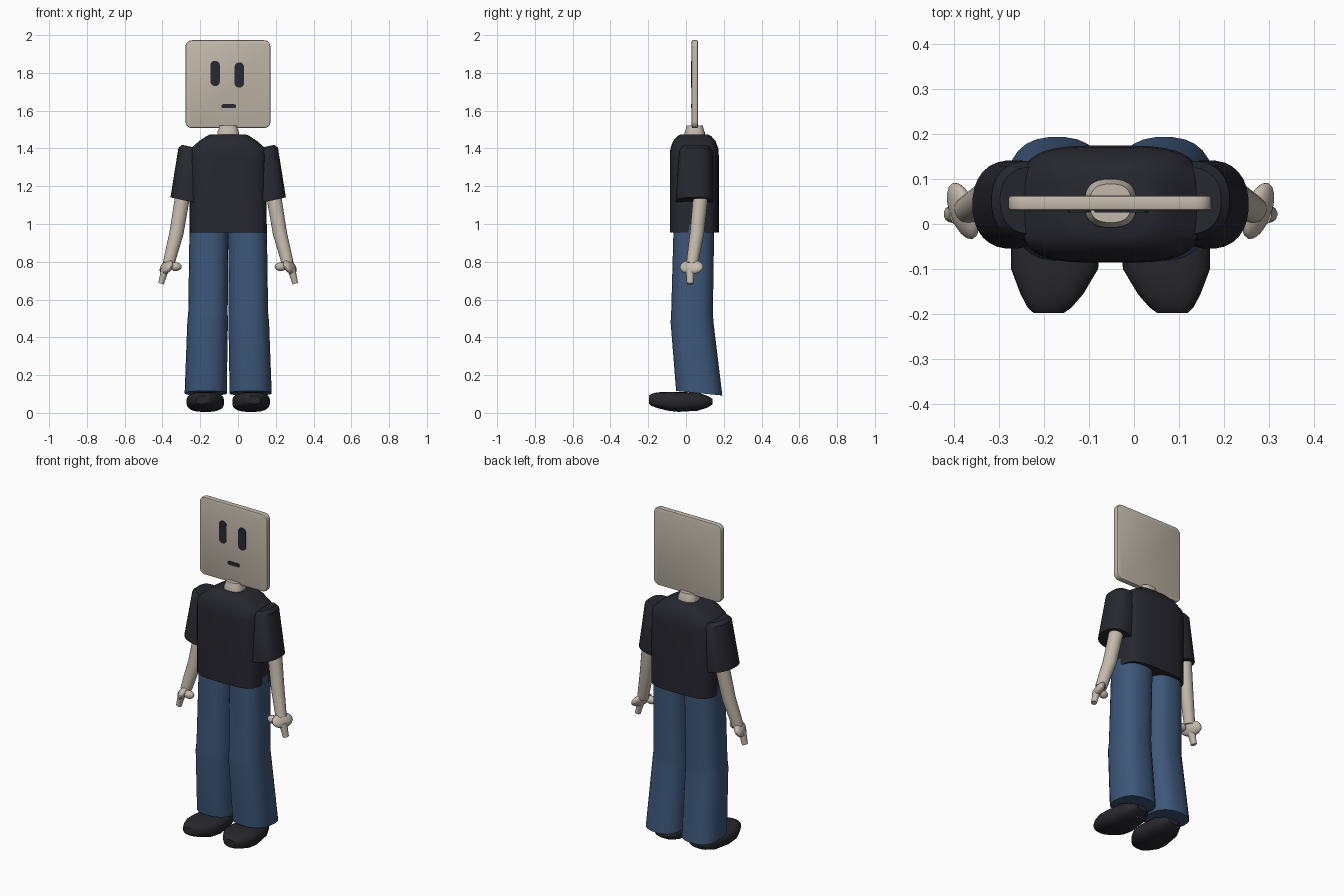
import bpy, bmesh, math
from mathutils import Vector, Matrix

if "Cube" in bpy.data.objects:
    bpy.data.objects.remove(bpy.data.objects["Cube"], do_unlink=True)

MID = -0.052  # the figure's own centre line


def material(name, rgb):
    m = bpy.data.materials.new(name)
    m.use_nodes = True
    m.diffuse_color = (*rgb, 1)
    m.node_tree.nodes["Principled BSDF"].inputs["Base Color"].default_value = (*rgb, 1)
    return m


SKIN = material("warm_beige", (0.55, 0.49, 0.41))
SHIRT = material("charcoal_cloth", (0.020, 0.020, 0.029))
DENIM = material("denim_blue", (0.046, 0.094, 0.190))
LEATHER = material("black_leather", (0.021, 0.020, 0.025))
INK = material("face_ink", (0.022, 0.022, 0.034))


def finish(name, bm, mat, angle=38):
    bmesh.ops.recalc_face_normals(bm, faces=bm.faces)
    mesh = bpy.data.meshes.new(name)
    bm.to_mesh(mesh)
    bm.free()
    ob = bpy.data.objects.new(name, mesh)
    bpy.context.collection.objects.link(ob)
    mesh.materials.append(mat)
    bpy.ops.object.select_all(action="DESELECT")
    ob.select_set(True)
    bpy.context.view_layer.objects.active = ob
    bpy.ops.object.shade_smooth_by_angle(angle=math.radians(angle))
    return ob


def loft(name, rings, mat, power=2.0, n=24):
    """Skin superellipse rings, each given as centre, half axis u, half axis v."""
    bm = bmesh.new()
    loops = []
    for c, u, v in rings:
        loop = []
        for i in range(n):
            a = math.tau * (i + 0.5) / n
            p, q = math.cos(a), math.sin(a)
            p = math.copysign(abs(p) ** (2 / power), p)
            q = math.copysign(abs(q) ** (2 / power), q)
            loop.append(bm.verts.new(Vector(c) + Vector(u) * p + Vector(v) * q))
        loops.append(loop)
    for a, b in zip(loops, loops[1:]):
        for i in range(n):
            j = (i + 1) % n
            bm.faces.new((a[i], a[j], b[j], b[i]))
    bm.faces.new(loops[0])
    bm.faces.new(loops[-1])
    return finish(name, bm, mat)


def plate(name, x, z, y, radius, mat, edge=0.0):
    """Upright rounded rectangle."""
    bm = bmesh.new()
    size = Matrix.Diagonal((x[1] - x[0], y[1] - y[0], z[1] - z[0], 1))
    mid = Vector((sum(x) / 2, sum(y) / 2, sum(z) / 2))
    bmesh.ops.create_cube(bm, size=1, matrix=Matrix.Translation(mid) @ size)
    corners = [e for e in bm.edges
               if abs(e.verts[0].co.y - e.verts[1].co.y) > 0.9 * (y[1] - y[0])]
    bmesh.ops.bevel(bm, geom=corners, offset=radius, segments=5, profile=0.5, affect="EDGES")
    if edge:
        rim = [e for e in bm.edges if abs(e.verts[0].co.y - e.verts[1].co.y) < 1e-5]
        bmesh.ops.bevel(bm, geom=rim, offset=edge, segments=2, profile=0.5, affect="EDGES")
    return finish(name, bm, mat)


def ellipsoid(name, centre, axes, mat):
    bm = bmesh.new()
    basis = Matrix(axes).transposed().to_4x4()
    bmesh.ops.create_uvsphere(bm, u_segments=20, v_segments=12, radius=1,
                              matrix=Matrix.Translation(centre) @ basis)
    return finish(name, bm, mat)


# Flat head with painted face
plate("head", (-0.278, 0.172), (1.508, 1.973), (0.030, 0.063), 0.035, SKIN, 0.006)
for name, x0, z0 in (("right_eye", -0.146, 1.73), ("left_eye", -0.018, 1.722)):
    plate(name, (x0, x0 + 0.05), (z0, z0 + 0.134), (0.026, 0.032), 0.024, INK)
plate("mouth", (-0.088, -0.010), (1.613, 1.634), (0.026, 0.032), 0.009, INK)

# Neck
loft("neck", [((MID, 0.046, z), (r, 0, 0), (0, r * 0.93, 0)) for z, r in
              ((1.44, 0.058), (1.485, 0.058), (1.50, 0.052), (1.522, 0.046))], SKIN, 2.6)

# Shirt body with sloping shoulders
loft("shirt_body", [((MID, 0.044, z), (hx, 0, 0), (0, hy, 0)) for z, hx, hy in
                    ((0.955, 0.204, 0.130), (1.36, 0.204, 0.130), (1.40, 0.199, 0.127),
                     (1.44, 0.152, 0.112), (1.465, 0.115, 0.090), (1.475, 0.092, 0.072))],
     SHIRT, 3.6, 40)

for side, s in (("left", 1), ("right", -1)):
    def at(dx, y, z):
        return Vector((MID + s * dx, y, z))

    # Sleeve
    loft(side + "_sleeve", [(at(dx, y, z), (s * r, 0, r * 0.22), (0, ry, 0))
                            for dx, y, z, r, ry in
                            ((0.175, 0.052, 1.404, 0.070, 0.074),
                             (0.181, 0.052, 1.385, 0.083, 0.088),
                             (0.219, 0.043, 1.122, 0.087, 0.098))], SHIRT, 2.3, 28)
    # Bare arm
    loft(side + "_arm", [(at(dx, y, z), (s * r, 0, r * 0.2), (0, r, -r * 0.15))
                         for dx, y, z, r in
                         ((0.232, 0.082, 1.22, 0.040), (0.246, 0.075, 1.12, 0.039),
                          (0.274, 0.058, 0.95, 0.037), (0.295, 0.045, 0.87, 0.034),
                          (0.315, 0.033, 0.79, 0.031))], SKIN, 2, 18)
    # Hand, thumb and finger
    ellipsoid(side + "_hand", at(0.327, 0.029, 0.772),
              ((s * 0.022, 0.062, 0), (s * 0.020, -0.005, -0.037), (s * 0.020, -0.008, 0.010)),
              SKIN)
    ellipsoid(side + "_thumb", at(0.278, 0.006, 0.774),
              ((s * 0.032, 0, 0), (0, 0.023, 0), (0, 0, 0.023)), SKIN)
    loft(side + "_finger", [(at(dx, 0.022, z), (s * r, 0, r * 0.3), (0, r * 1.2, 0))
                            for dx, z, r in
                            ((0.335, 0.76, 0.022), (0.346, 0.72, 0.017), (0.355, 0.684, 0.015))],
         SKIN, 2, 12)
    # Trouser leg, bent at the knee
    loft(side + "_trouser_leg", [(at(dx, y, z), (s * rx, 0, 0), (0, ry, tilt))
                                 for dx, y, z, rx, ry, tilt in
                                 ((0.102, 0.042, 1.00, 0.103, 0.108, 0),
                                  (0.107, 0.032, 0.53, 0.105, 0.111, 0),
                                  (0.109, 0.032, 0.48, 0.108, 0.114, 0),
                                  (0.119, 0.070, 0.104, 0.112, 0.123, -0.012))],
         DENIM, 2.5, 28)
    # Shoe, lofted from heel to blunt toe
    loft(side + "_shoe", [(at(dx, y, (lo + hi) / 2), (s * hx, 0, 0), (0, 0, (hi - lo) / 2))
                          for y, dx, hx, lo, hi in
                          ((0.140, 0.112, 0.035, 0.045, 0.075), (0.115, 0.114, 0.065, 0.028, 0.090),
                           (0.060, 0.118, 0.088, 0.011, 0.108), (-0.040, 0.121, 0.100, 0.005, 0.111),
                           (-0.100, 0.124, 0.097, 0.012, 0.111), (-0.155, 0.130, 0.070, 0.026, 0.109),
                           (-0.185, 0.135, 0.049, 0.038, 0.100), (-0.197, 0.137, 0.034, 0.048, 0.090))],
         LEATHER, 2.7, 24)
